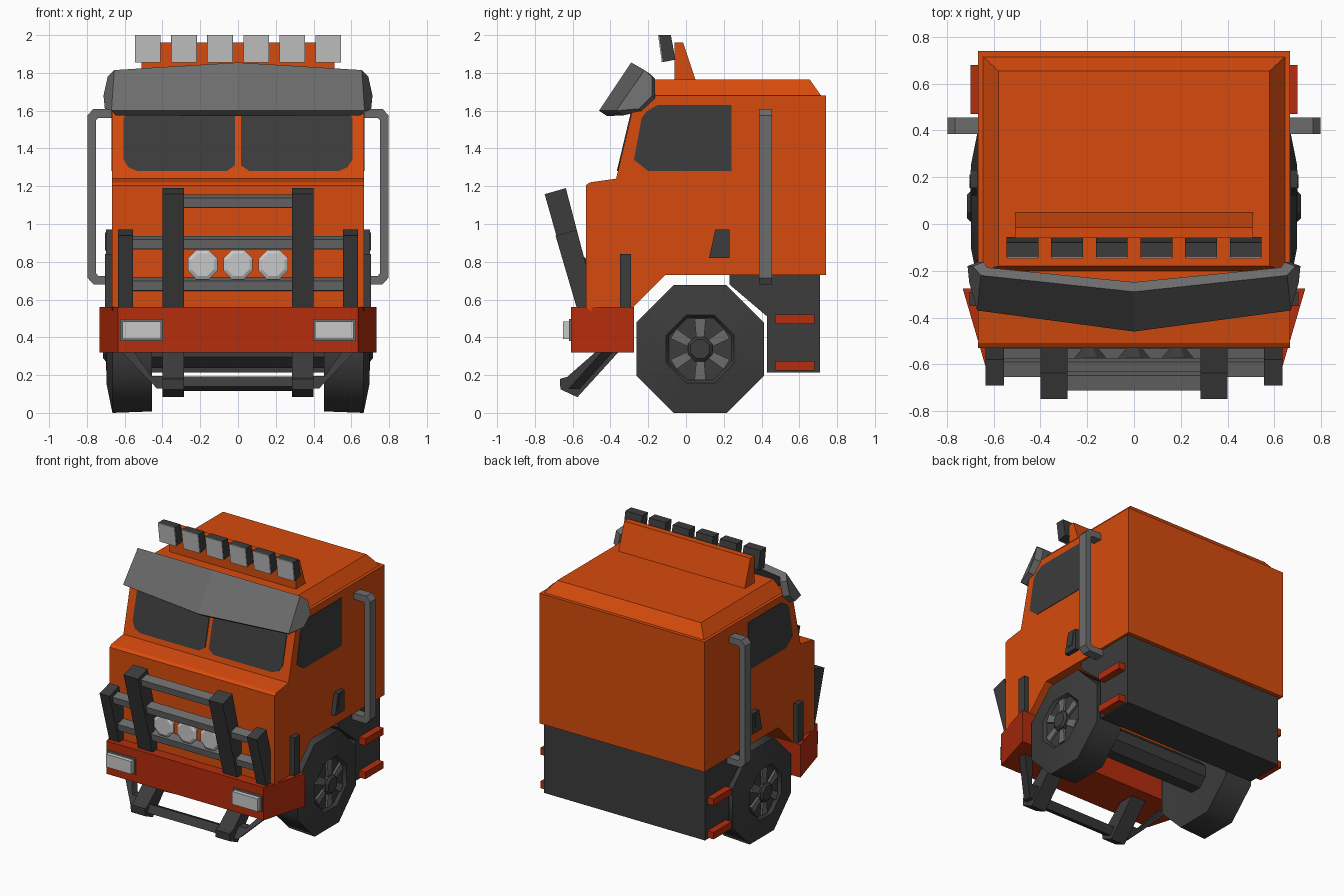
import bpy, bmesh, math
from mathutils import Vector

if "Cube" in bpy.data.objects:
    bpy.data.objects.remove(bpy.data.objects["Cube"])


def material(name, rgb):
    m = bpy.data.materials.new(name)
    m.diffuse_color = (*rgb, 1)
    m.use_nodes = True
    m.node_tree.nodes["Principled BSDF"].inputs["Base Color"].default_value = m.diffuse_color
    return m


ORANGE = material("orange paint", (0.68, 0.07, 0.004))
RED = material("red paint", (0.46, 0.026, 0.004))
DARK = material("dark grey", (0.045, 0.045, 0.045))
GREY = material("mid grey", (0.15, 0.15, 0.15))
SILVER = material("lamp silver", (0.58, 0.58, 0.58))


def finish(name, bm, mat, mirror=False):
    bmesh.ops.recalc_face_normals(bm, faces=bm.faces)
    me = bpy.data.meshes.new(name)
    bm.to_mesh(me)
    bm.free()
    ob = bpy.data.objects.new(name, me)
    bpy.context.collection.objects.link(ob)
    me.materials.append(mat)
    if mirror:
        ob.modifiers.new("mirror", "MIRROR")
    return ob


def place(axis, p, t):
    """Put a 2D point on the plane at distance t along the axis."""
    return {"x": (t, p[0], p[1]), "y": (p[0], t, p[1]), "z": (p[0], p[1], t)}[axis]


def prism(name, axis, pts, a, b, mat, mirror=False):
    bm = bmesh.new()
    lo = [bm.verts.new(place(axis, p, a)) for p in pts]
    hi = [bm.verts.new(place(axis, p, b)) for p in pts]
    bm.faces.new(lo)
    bm.faces.new(hi)
    for i in range(len(pts)):
        j = (i + 1) % len(pts)
        bm.faces.new((lo[i], lo[j], hi[j], hi[i]))
    return finish(name, bm, mat, mirror)


def box(name, x, y, z, mat, mirror=False):
    return prism(name, "z", [(x[0], y[0]), (x[1], y[0]), (x[1], y[1]), (x[0], y[1])], z[0], z[1], mat, mirror)


def lathe(name, axis, centre, profile, mat, mirror=False, n=8):
    """Low-poly turned part; profile lists (distance on axis, flat radius)."""
    bm = bmesh.new()
    rings = []
    for t, r in profile:
        r /= math.cos(math.pi / n)
        ang = [2 * math.pi * (k + 0.5) / n for k in range(n)]
        rings.append([bm.verts.new(place(axis, (centre[0] + r * math.cos(a), centre[1] + r * math.sin(a)), t))
                      for a in ang])
    for r0, r1 in zip(rings, rings[1:]):
        for i in range(n):
            j = (i + 1) % n
            bm.faces.new((r0[i], r0[j], r1[j], r1[i]))
    bm.faces.new(rings[0])
    bm.faces.new(rings[-1])
    return finish(name, bm, mat, mirror)


# Cab body: side profile extruded across the width
W = 0.667
prism("cab_body", "x", [(-0.46, 0.5), (-0.53, 0.56), (-0.53, 1.205), (-0.51, 1.22), (-0.37, 1.24),
                        (-0.265, 1.68), (0.74, 1.68), (0.74, 0.73), (-0.11, 0.73), (-0.28, 0.56),
                        (-0.28, 0.5)], -W, W, ORANGE)

# Roof cap with sloping edges
bm = bmesh.new()
low = [bm.verts.new((x, y, 1.68)) for x, y in ((-.645, -.2), (.645, -.2), (.645, .715), (-.645, .715))]
top = [bm.verts.new((x, y, 1.765)) for x, y in ((-.58, -.18), (.58, -.18), (.58, .655), (-.58, .655))]
bm.faces.new(low)
bm.faces.new(top)
for i in range(4):
    j = (i + 1) % 4
    bm.faces.new((low[i], low[j], top[j], top[i]))
finish("roof", bm, ORANGE)

# Side windows
prism("side_window", "x", [(-0.275, 1.34), (-0.235, 1.56), (-0.21, 1.595), (-0.15, 1.63), (0.24, 1.63),
                           (0.24, 1.28), (-0.2, 1.28)], W - 0.002, W + 0.004, DARK, True)

# Windscreen halves lying on the sloped front
screen = prism("windscreen", "y", [(0.015, 1.31), (0.06, 1.28), (0.53, 1.28), (0.58, 1.30), (0.605, 1.34),
                                   (0.605, 1.56), (0.58, 1.62), (0.015, 1.62)], -0.006, 0.002, DARK, True)
for v in screen.data.vertices:
    v.co.y += -0.37 + (v.co.z - 1.24) * 0.105 / 0.44

# Sun visor: folded sheet with thickness
bm = bmesh.new()
pts = [(0, -.46, 1.6), (0, -.29, 1.855), (.655, -.22, 1.815), (.67, -.37, 1.6),
       (.69, -.18, 1.78), (.712, -.18, 1.68), (.705, -.25, 1.61)]
v = [bm.verts.new(p) for p in pts]
bm.faces.new((v[0], v[3], v[2], v[1]))
bm.faces.new((v[3], v[6], v[5], v[4], v[2]))
visor = finish("sun_visor", bm, GREY, True)
if visor.data.polygons[0].normal.z < 0:
    visor.data.flip_normals()
sol = visor.modifiers.new("thickness", "SOLIDIFY")
sol.thickness = 0.05
sol.offset = -1

# Roof light board and six lamps
prism("roof_light_board", "x", [(-0.06, 1.75), (-0.06, 1.96), (-0.015, 1.96), (0.055, 1.75)], -0.51, 0.51, ORANGE)
for k in range(6):
    x = -0.477 + 0.191 * k
    prism("roof_lamp", "x", [(-0.143, 2.0), (-0.08, 2.0), (-0.056, 1.87), (-0.123, 1.857)],
          x - 0.068, x + 0.068, DARK)
    prism("roof_lamp_lens", "x", [(-0.148, 2.0), (-0.142, 2.0), (-0.122, 1.857), (-0.128, 1.856)],
          x - 0.067, x + 0.067, SILVER)

# Bumper and headlights
prism("bumper", "z", [(-0.635, -0.61), (0.635, -0.61), (0.733, -0.275), (-0.733, -0.275)], 0.32, 0.56, RED)
box("headlight_frame", (0.397, 0.625), (-0.62, -0.60), (0.38, 0.497), GREY, True)
box("headlight", (0.408, 0.612), (-0.65, -0.61), (0.392, 0.485), SILVER, True)


# Bull bar: leaning posts and cross bars
def lean(z):
    return -0.525 - (z - 0.56) * 0.16 / 0.61


def post(name, x0, x1, z):
    prism(name, "x", [(lean(0.54) - 0.054, 0.54), (lean(0.54) + 0.054, 0.54),
                      (lean(z) + 0.054, z), (lean(z) - 0.058, z - 0.032)], x0, x1, DARK, True)


post("inner_bar_post", 0.285, 0.4, 1.19)
post("outer_bar_post", 0.555, 0.635, 0.97)
for z, half in ((1.12, 0.3), (0.9, 0.57), (0.68, 0.57)):
    y = lean(z)
    prism("cross_bar", "x", [(y - 0.03, z - 0.032), (y + 0.042, z - 0.034), (y + 0.024, z + 0.036),
                             (y - 0.04, z + 0.018)], -half, half, GREY)

# Lower guard under the bumper
prism("lower_guard_post", "x", [(-0.47, 0.33), (-0.35, 0.33), (-0.575, 0.083), (-0.665, 0.125), (-0.668, 0.18),
                                (-0.63, 0.19)], 0.285, 0.4, DARK, True)
prism("lower_guard_bar", "x", [(-0.64, 0.14), (-0.58, 0.115), (-0.545, 0.165), (-0.61, 0.192)], -0.3, 0.3, DARK)
brace = prism("lower_guard_brace", "y", [(0.38, 0.13), (0.38, 0.195), (0.46, 0.195), (0.555, 0.33),
                                         (0.625, 0.33), (0.43, 0.13)], -0.03, 0.03, DARK, True)
for p in brace.data.vertices:
    p.co.y += -0.59 + (p.co.z - 0.13) * 0.9

# Three round driving lamps with conical backs
for x in (-0.187, 0, 0.187):
    lathe("round_lamp_back", "y", (x, 0.785), [(-0.515, 0.02), (-0.575, 0.07)], DARK)
    lathe("round_lamp", "y", (x, 0.785), [(-0.575, 0.078), (-0.59, 0.078), (-0.60, 0.06)], SILVER)

# Wheels: octagonal tyres, recessed rim, six spokes, hub and axle
C = (0.075, 0.338)
tyre = lathe("tyre", "x", C, [(0.47, 0.2), (0.455, 0.33), (0.665, 0.338), (0.697, 0.18), (0.675, 0.165)], DARK, True)
bpy.context.view_layer.objects.active = tyre
tyre.select_set(True)
bpy.ops.object.shade_smooth_by_angle(angle=math.radians(46))
tyre.select_set(False)
lathe("hub", "x", C, [(0.66, 0.065), (0.70, 0.065), (0.714, 0.05)], DARK, True)
for k in range(6):
    a = math.radians(90 + 60 * k)
    u, n = Vector((math.cos(a), math.sin(a))), Vector((-math.sin(a), math.cos(a)))
    quad = [Vector(C) + u * r + n * w for r, w in ((0.055, 0.02), (0.163, 0.03), (0.163, -0.03), (0.055, -0.02))]
    prism("spoke", "x", quad, 0.67, 0.69, GREY, True)
lathe("axle", "x", C, [(-0.48, 0.1), (0.48, 0.1)], DARK)

# Rear chassis box with red steps
prism("rear_chassis", "x", [(0.23, 0.735), (0.23, 0.68), (0.43, 0.51), (0.43, 0.215), (0.71, 0.215), (0.71, 0.735)],
      -0.65, 0.65, DARK)
for z in (0.225, 0.47):
    box("step", (0.64, 0.7), (0.47, 0.68), (z, z + 0.05), RED, True)

# Exhaust stacks bent into the cab at both ends
prism("exhaust_stack", "y", [(0.65, 1.61), (0.765, 1.61), (0.797, 1.575), (0.797, 0.715), (0.765, 0.68),
                             (0.65, 0.68), (0.65, 0.725), (0.74, 0.725), (0.752, 0.74), (0.752, 1.55),
                             (0.74, 1.562), (0.65, 1.562)], 0.386, 0.455, GREY, True)

# Door handles and corner uprights
prism("door_handle", "x", [(0.122, 0.82), (0.155, 0.97), (0.23, 0.97), (0.23, 0.82)], 0.66, 0.7, DARK, True)
prism("door_handle_inset", "x", [(0.155, 0.86), (0.172, 0.955), (0.212, 0.955), (0.2, 0.86)], 0.695, 0.704, DARK, True)
box("corner_upright", (0.655, 0.703), (-0.35, -0.29), (0.55, 0.84), DARK, True)
